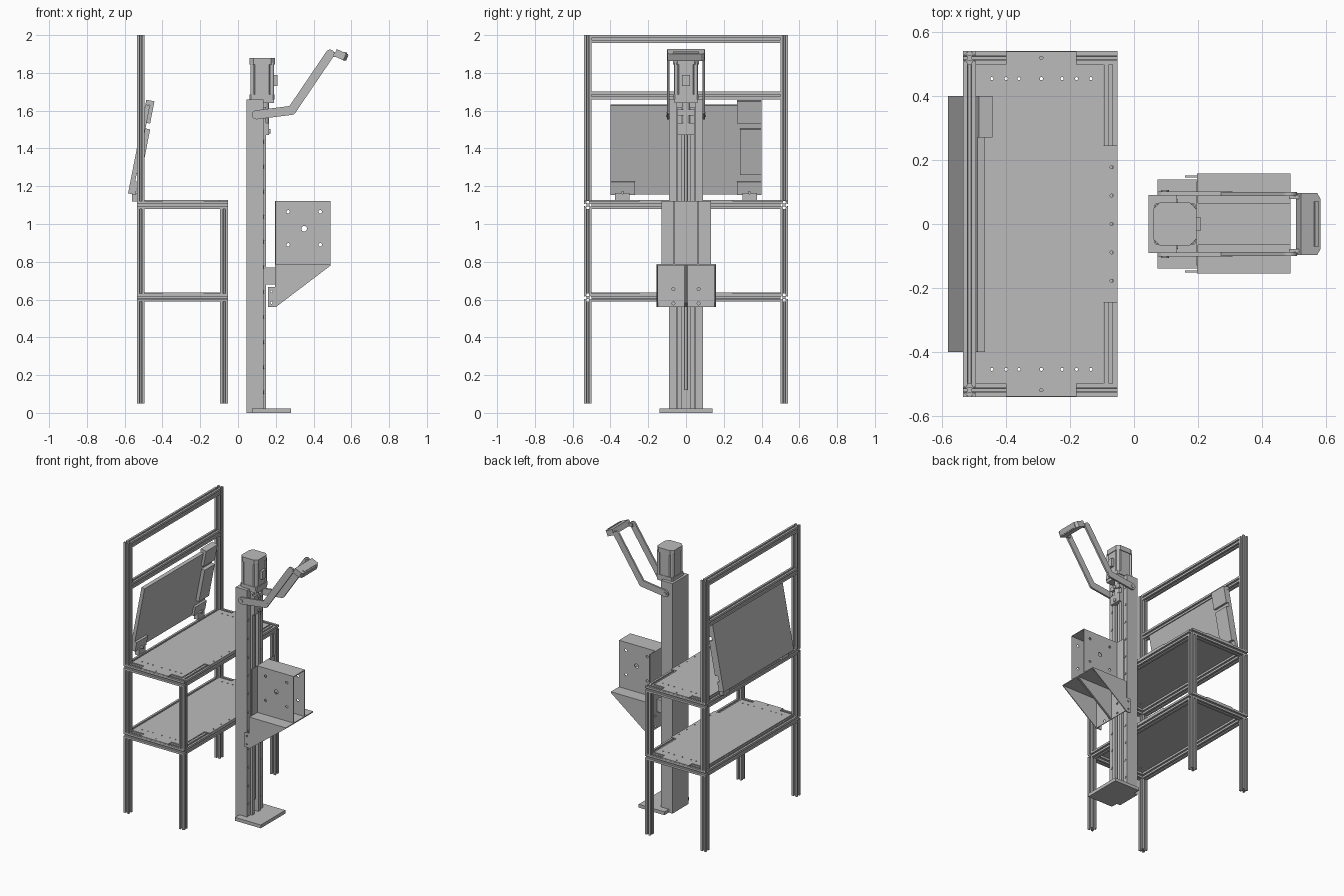
import bpy, bmesh, math
from mathutils import Matrix, Vector

cube = bpy.data.objects.get("Cube")
if cube:
    bpy.data.objects.remove(cube, do_unlink=True)

grey = bpy.data.materials.new("grey metal")
grey.use_nodes = True
tone = (0.5, 0.5, 0.5, 1)
grey.diffuse_color = tone
grey.node_tree.nodes["Principled BSDF"].inputs["Base Color"].default_value = tone


def finish(name, bm, matrix=None):
    if matrix:
        bm.transform(matrix)
    bmesh.ops.recalc_face_normals(bm, faces=bm.faces)
    mesh = bpy.data.meshes.new(name)
    bm.to_mesh(mesh)
    bm.free()
    mesh.materials.append(grey)
    obj = bpy.data.objects.new(name, mesh)
    bpy.context.collection.objects.link(obj)
    return obj


def box(name, x, y, z, matrix=None):
    """Box from three (low, high) ranges."""
    bm = bmesh.new()
    bmesh.ops.create_cube(bm, size=1)
    for v in bm.verts:
        v.co = [r[0] + (c + 0.5) * (r[1] - r[0]) for c, r in zip(v.co, (x, y, z))]
    return finish(name, bm, matrix)


# Matrices sending local z to a world axis
TURN = {"x": Matrix.Rotation(math.pi / 2, 4, "Z") @ Matrix.Rotation(math.pi / 2, 4, "X"),
        "y": Matrix.Rotation(math.pi / 2, 4, "X"),
        "z": Matrix.Identity(4)}


def prism(name, points, low, high, axis="z", matrix=None):
    """Outline pushed along an axis; outlines for y are given as (x, z)."""
    bm = bmesh.new()
    if axis == "y":
        low, high = -high, -low
    face = bm.faces.new([bm.verts.new((p[0], p[1], low)) for p in points])
    out = bmesh.ops.extrude_face_region(bm, geom=[face])["geom"]
    bmesh.ops.translate(bm, vec=(0, 0, high - low),
                        verts=[g for g in out if isinstance(g, bmesh.types.BMVert)])
    m = TURN[axis]
    return finish(name, bm, matrix @ m if matrix else m)


def cylinders(name, centres, radius, length, axis, sides=16):
    bm = bmesh.new()
    for c in centres:
        bmesh.ops.create_cone(bm, cap_ends=True, segments=sides, radius1=radius, radius2=radius,
                              depth=length, matrix=Matrix.Translation(c) @ TURN[axis])
    return finish(name, bm)


def drill(obj, centres, radius, length, axis):
    """Cut round holes and bake the result."""
    cutter = cylinders("cutter", centres, radius, length, axis)
    mod = obj.modifiers.new("holes", "BOOLEAN")
    mod.object, mod.operation, mod.solver = cutter, "DIFFERENCE", "EXACT"
    deps = bpy.context.evaluated_depsgraph_get()
    baked = bpy.data.meshes.new_from_object(obj.evaluated_get(deps))
    obj.modifiers.clear()
    obj.data = baked
    bpy.data.objects.remove(cutter, do_unlink=True)


# Slotted extrusion section: one side, repeated around four turns
H = 0.021
SIDE = [(-H, H), (-.006, H), (-.006, .015), (-.011, .015), (-.005, .008),
        (.005, .008), (.011, .015), (.006, .015), (.006, H)]
SECTION = []
for q in range(4):
    c, s = round(math.cos(q * math.pi / 2)), round(math.sin(q * math.pi / 2))
    SECTION += [(x * c + y * s, y * c - x * s) for x, y in SIDE]


def rail(name, centre, low, high, axis):
    return prism(name, SECTION, low, high, axis, Matrix.Translation(centre))


# Rack posts and rails
BACK, FRONT, EDGE = -0.515, -0.073, 0.52
LEVELS = (0.61, 1.10)
for side, y in (("right", -EDGE), ("left", EDGE)):
    for x, label, top in ((BACK, "rear", 2.0), (FRONT, "front", None)):
        spans = [(0.05, LEVELS[0] - H), (LEVELS[0] + H, LEVELS[1] - H)]
        if top:
            spans.append((LEVELS[1] + H, top))
        for a, b in spans:
            rail(f"{label}_post_{side}", (x, y, 0), a, b, "z")
    for z in LEVELS:
        rail(f"side_rail_{side}", (0, y, z), BACK - H, FRONT + H, "x")
for z in LEVELS:
    rail("front_rail", (FRONT, 0, z), -EDGE + H, EDGE - H, "y")
for z in LEVELS + (1.68, 2.0 - H):
    rail("rear_rail", (BACK, 0, z), -EDGE + H, EDGE - H, "y")

# Notched shelves with rows of holes
half = [(-.052, .245), (-.095, .245), (-.095, .5), (-.18, .5), (-.18, .54),
        (-.4, .54), (-.4, .5), (-.5, .5)]
outline = half + [(x, -y) for x, y in reversed(half)]
for z in LEVELS:
    shelf = prism("shelf", outline, z + H, z + H + .007)
    spots = [(x, y, z + H) for y in (-.455, .455)
             for x in (-.445, -.4, -.36, -.29, -.225, -.18, -.135)]
    spots += [(-.29, y, z + H) for y in (-.52, .52)]
    spots += [(-.07, i * .089, z + H) for i in range(-2, 3)]
    drill(shelf, spots, .005, .03, "z")

# Tilted panel with its brackets
TILT = Matrix.Translation((-.582, 0, 1.162)) @ Matrix.Rotation(math.radians(11), 4, "Y")
box("panel", (0, .025), (-.4, .4), (0, .48), TILT)
box("panel_side_unit", (.025, .05), (.285, .4), (.11, .355), TILT)
box("panel_top_bracket", (.025, .044), (.27, .4), (.385, .505), TILT)
box("panel_top_hook", (0, .025), (.27, .4), (.481, .505), TILT)
for s in (-1, 1):
    ys = sorted((s * .27, s * .4))
    box("panel_lower_bracket", (.025, .04), ys, (0, .07), TILT)
    box("panel_foot", (-.56, -.53), sorted((s * .30, s * .375)), (1.12, 1.165))
    cylinders("panel_foot_bolt", [(-.53, s * .335, 1.165)], .008, .02, "x")

# Column, guide rails and lead screw
box("base_plate", (.074, .28), (-.14, .14), (0, .024))
box("column", (.045, .115), (-.09, .09), (0, 1.66))
for s in (-1, 1):
    box("column_wall", (.115, .135), sorted((s * .05, s * .09)), (.024, 1.66))
    box("guide_rail", (.115, .147), sorted((s * .022, s * .046)), (.024, 1.62))
cylinders("rail_bolts", [(.135, s * .07, .11 + i * .1325) for s in (-1, 1) for i in range(12)],
          .009, .006, "x", 12)
cylinders("lead_screw", [(.13, 0, .86)], .009, 1.48, "z")

# Motor with chamfered body, flanges and connector
def chamfered(cx, r, c):
    return [(cx + x, y) for x, y in ((r, r - c), (r - c, r), (c - r, r), (-r, r - c),
                                     (-r, c - r), (c - r, -r), (r - c, -r), (r, c - r))]


box("motor_mount", (.12, .19), (-.06, .06), (1.64, 1.66))
prism("motor_flange", chamfered(.128, .066, .008), 1.66, 1.685)
prism("motor_body", chamfered(.128, .063, .026), 1.685, 1.845)
prism("motor_cap", chamfered(.128, .068, .022), 1.845, 1.88)
corners = [(.128 + i * .052, j * .052, 1.765) for i in (-1, 1) for j in (-1, 1)]
cylinders("motor_corner_rods", corners, .011, .18, "z")
box("motor_connector", (.188, .21), (-.02, .02), (1.73, 1.79))
box("coupling_upper", (.12, .165), (-.045, .045), (1.575, 1.605))
box("coupling_lower", (.12, .165), (-.045, .045), (1.47, 1.535))
cylinders("coupling", [(.142, 0, 1.555)], .022, .17, "z", 20)
cylinders("coupling_bolts", [(.166, 0, z) for z in (1.49, 1.59)], .012, .012, "x")

# Bent arms: rounded links on both sides of the column
def link(name, a, b, r, low, high):
    a, b = Vector(a), Vector(b)
    ang = math.atan2(b.y - a.y, b.x - a.x)
    pts = []
    for end, start in ((b, ang - math.pi / 2), (a, ang + math.pi / 2)):
        for i in range(9):
            t = start + i * math.pi / 8
            pts.append((end.x + r * math.cos(t), end.y + r * math.sin(t)))
    return prism(name, pts, low, high, "y")


for s in (-1, 1):
    ys = sorted((s * .088, s * .101))
    link("arm_lower", (.097, 1.578), (.285, 1.602), .024, *ys)
    link("arm_upper", (.285, 1.602), (.487, 1.9), .023, *sorted((s * .087, s * .1)))
    cylinders("arm_pivot", [(.097, s * .095, 1.578)], .012, .022, "y")
    box("arm_end", (.485, .525), sorted((s * .078, s * .09)), (1.885, 1.91))

# Control head at the arm tips
HEAD = Matrix.Translation((.545, 0, 1.894)) @ Matrix.Rotation(math.radians(24), 4, "Y")
prism("head", [(-.033, -.097), (.022, -.097), (.033, -.08), (.033, .08), (.022, .097), (-.033, .097)],
      -.02, .02, "z", HEAD)
box("head_rim", (.012, .026), (-.07, .07), (.02, .025), HEAD)
box("head_front_plate", (.033, .037), (-.075, .075), (-.014, .014), HEAD)

# Carriage box, open towards the front of the column
W = .005
box("box_back", (.196, .201), (-.13, .133), (.785, 1.123))
box("box_top", (.2, .49), (-.065, .065), (1.118, 1.123))
box("carriage_shelf", (.198, .49), (-.155, .158), (.78, .787))
for s in (-1, 1):
    wall = box("box_side", (.2, .49), sorted((s * .06, s * .065)), (.785, 1.118))
    drill(wall, [(x, s * .0625, z) for x in (.265, .435) for z in (.89, 1.065)], .009, .04, "y")
    drill(wall, [(.35, s * .0625, .975)], .015, .04, "y")

# Triangular gussets and mounting flanges
for y in (-.152, -.005, .005, .155):
    prism("gusset", [(.2, .56), (.49, .78), (.2, .78)], y - .003, y + .003, "y")
plate = box("carriage_plate", (.197, .202), (-.155, .158), (.56, .785))
drill(plate, [(.2, s * .067, z) for s in (-1, 1) for z in (.58, .655)], .008, .03, "x")
for s in (-1, 1):
    flange = box("flange", (.16, .2), sorted((s * .145, s * .152)), (.56, .667))
    drill(flange, [(.177, s * .148, z) for z in (.583, .642)], .006, .03, "y")
    box("slide_block", (.14, .197), sorted((s * .02, s * .05)), (.68, .77))
